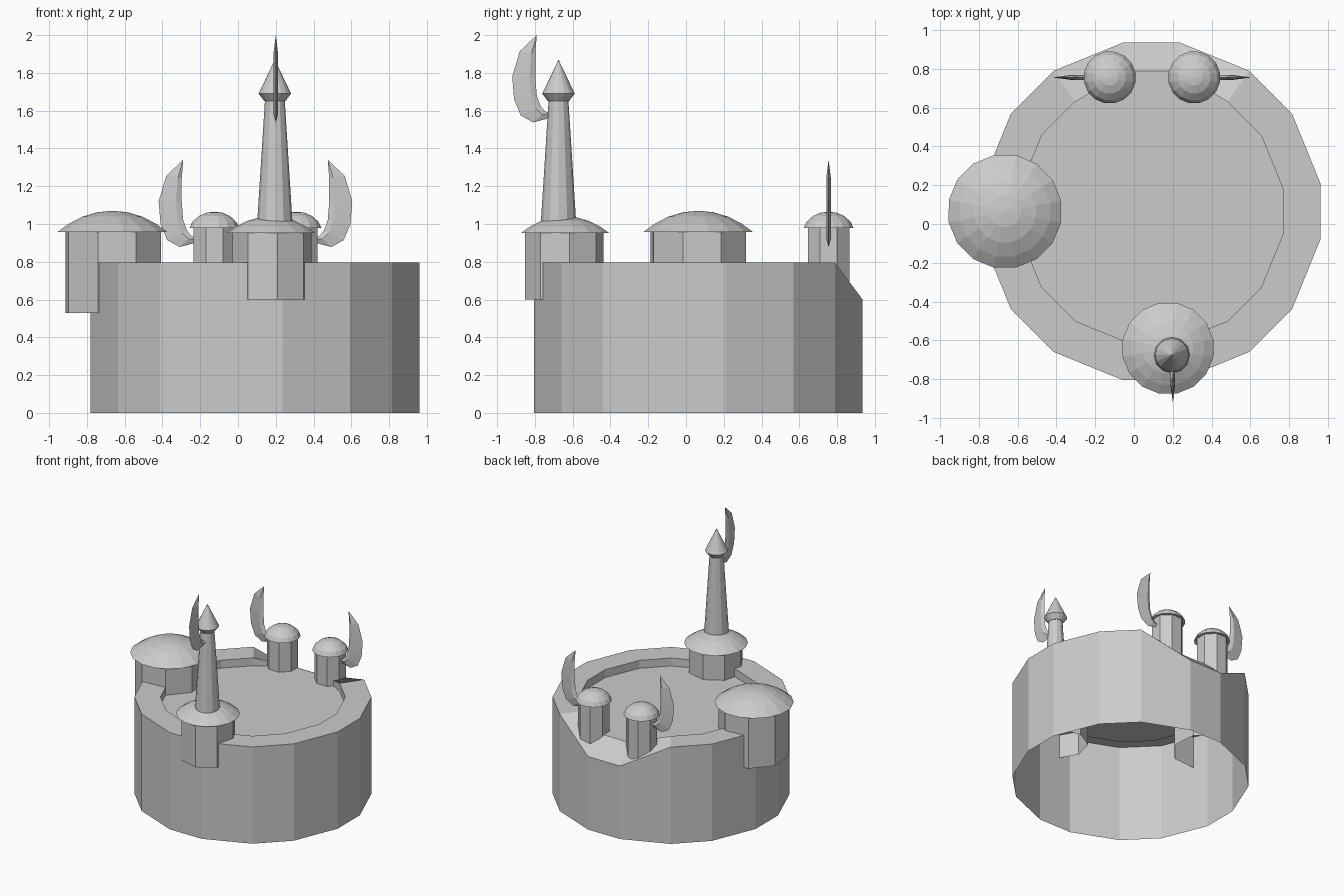
import bpy
import bmesh
from math import sin, cos, pi, radians

cube = bpy.data.objects.get("Cube")
if cube:
    bpy.data.objects.remove(cube)

stone = bpy.data.materials.new("grey_stone")
stone.use_nodes = True
GREY = (0.6, 0.6, 0.6, 1)
stone.diffuse_color = GREY
stone.node_tree.nodes["Principled BSDF"].inputs["Base Color"].default_value = GREY


def finish(bm, name):
    bmesh.ops.recalc_face_normals(bm, faces=bm.faces)
    mesh = bpy.data.meshes.new(name)
    bm.to_mesh(mesh)
    bm.free()
    mesh.materials.append(stone)
    obj = bpy.data.objects.new(name, mesh)
    bpy.context.collection.objects.link(obj)
    return obj


def bridge(bm, a, b):
    """Join two closed rings; a ring of one vertex makes a fan."""
    n = max(len(a), len(b))
    for i in range(n):
        j = (i + 1) % n
        if len(b) == 1:
            bm.faces.new((a[i], a[j], b[0]))
        elif len(a) == 1:
            bm.faces.new((a[0], b[j], b[i]))
        else:
            bm.faces.new((a[i], a[j], b[j], b[i]))


def lathe(name, centre, profile, sides, phase=0):
    """Turn a (radius, height) profile about an upright axis."""
    bm = bmesh.new()
    rings = []
    for r, z in profile:
        count = sides if r > 0 else 1
        angles = [radians(phase) + 2 * pi * i / sides for i in range(count)]
        rings.append([bm.verts.new((centre[0] + r * cos(a), centre[1] + r * sin(a), z))
                      for a in angles])
    for a, b in zip(rings, rings[1:]):
        bridge(bm, a, b)
    return finish(bm, name)


def dome(name, centre, radius, low, high, shape, phase=0):
    """Faceted roof with a flat underside."""
    profile = [(0, low), (radius, low)]
    profile += [(radius * r, low + (high - low) * h) for r, h in shape] + [(0, high)]
    lathe(name, centre, profile, 16, phase)


# Round wall: open below, raised rim, sunken court, dip at the back
CX, CY, RADIUS, TOP, FLOOR = 0.09, 0.065, 0.882, 0.795, 0.73
quarter = [9.5, 34.8, 55.2, 80.5]
angles = [radians(q + 90 * k) for k in range(4) for q in quarter]
bm = bmesh.new()
rings = [[], [], [], []]
for a in angles:
    back = sin(a) > 0.95
    inner = RADIUS * (0.83 if back else 0.78)
    levels = [(RADIUS, 0), (RADIUS, 0.6 if back else TOP),
              (inner, FLOOR + 0.002 if back else TOP), (inner, FLOOR)]
    for ring, (r, z) in zip(rings, levels):
        ring.append(bm.verts.new((CX + r * cos(a), CY + r * sin(a), z)))
for a, b in zip(rings, rings[1:]):
    bridge(bm, a, b)
bm.faces.new(rings[-1])
finish(bm, "round_wall")

# Wide tower on one side
low_dome = [(0.8, 0.38), (0.55, 0.72), (0.28, 0.93)]
lathe("wide_tower", (-0.66, 0.065), [(0.265, 0.53), (0.265, 0.958)], 8, 27)
dome("wide_tower_roof", (-0.665, 0.065), 0.295, 0.958, 1.07, low_dome, 11)

# Front tower with a tall spire
lathe("front_tower", (0.18, -0.645), [(0.21, 0.6), (0.21, 0.952)], 8, 8)
dome("front_tower_roof", (0.175, -0.64), 0.238, 0.952, 1.04, low_dome, 11)
lathe("spire_shaft", (0.195, -0.675), [(0.094, 1.0), (0.052, 1.66)], 12)
lathe("spire_cap", (0.195, -0.675),
      [(0, 1.65), (0.055, 1.65), (0.086, 1.69), (0, 1.87)], 16)

# Pair of small towers at the back
round_dome = [(0.88, 0.38), (0.62, 0.74), (0.32, 0.94)]
for side, name in ((-1, "back_right"), (1, "back_left")):
    spot = (0.0925 + side * 0.2175, 0.755)
    lathe(name + "_tower", spot, [(0.119, 0.62), (0.119, 0.98)], 8, 22.5)
    dome(name + "_tower_roof", spot, 0.135, 0.978, 1.065, round_dome, 11)

# Curved blade: (outer, inner) stations as (outward, drop) from the tip
STATIONS = [((0.09, 0.085), (0.008, 0.10)), ((0.13, 0.22), (0.008, 0.22)),
            ((0.12, 0.34), (0.0, 0.32)), ((0.085, 0.425), (-0.02, 0.375)),
            ((0.02, 0.462), (-0.045, 0.405)), ((-0.065, 0.44), (-0.075, 0.41))]


def blade(name, tip, outward):
    """Sharp-edged crescent with a ridge along its inner side."""
    ox, oy = outward
    bm = bmesh.new()

    def point(p, thick=0):
        return bm.verts.new((tip[0] + ox * p[0] - oy * thick,
                             tip[1] + oy * p[0] + ox * thick, tip[2] - p[1]))

    rings = [[point((0, 0))]]
    for out, inn in STATIONS:
        ridge = [i + 0.25 * (o - i) for o, i in zip(out, inn)]
        rings.append([point(out), point(ridge, 0.012), point(inn), point(ridge, -0.012)])
    for a, b in zip(rings, rings[1:]):
        bridge(bm, a, b)
    bm.faces.new(rings[-1])
    finish(bm, name)


blade("front_blade", (0.2, -0.79, 2.0), (0, -1))
blade("back_right_blade", (-0.29, 0.755, 1.34), (-1, 0))
blade("back_left_blade", (0.475, 0.755, 1.34), (1, 0))
